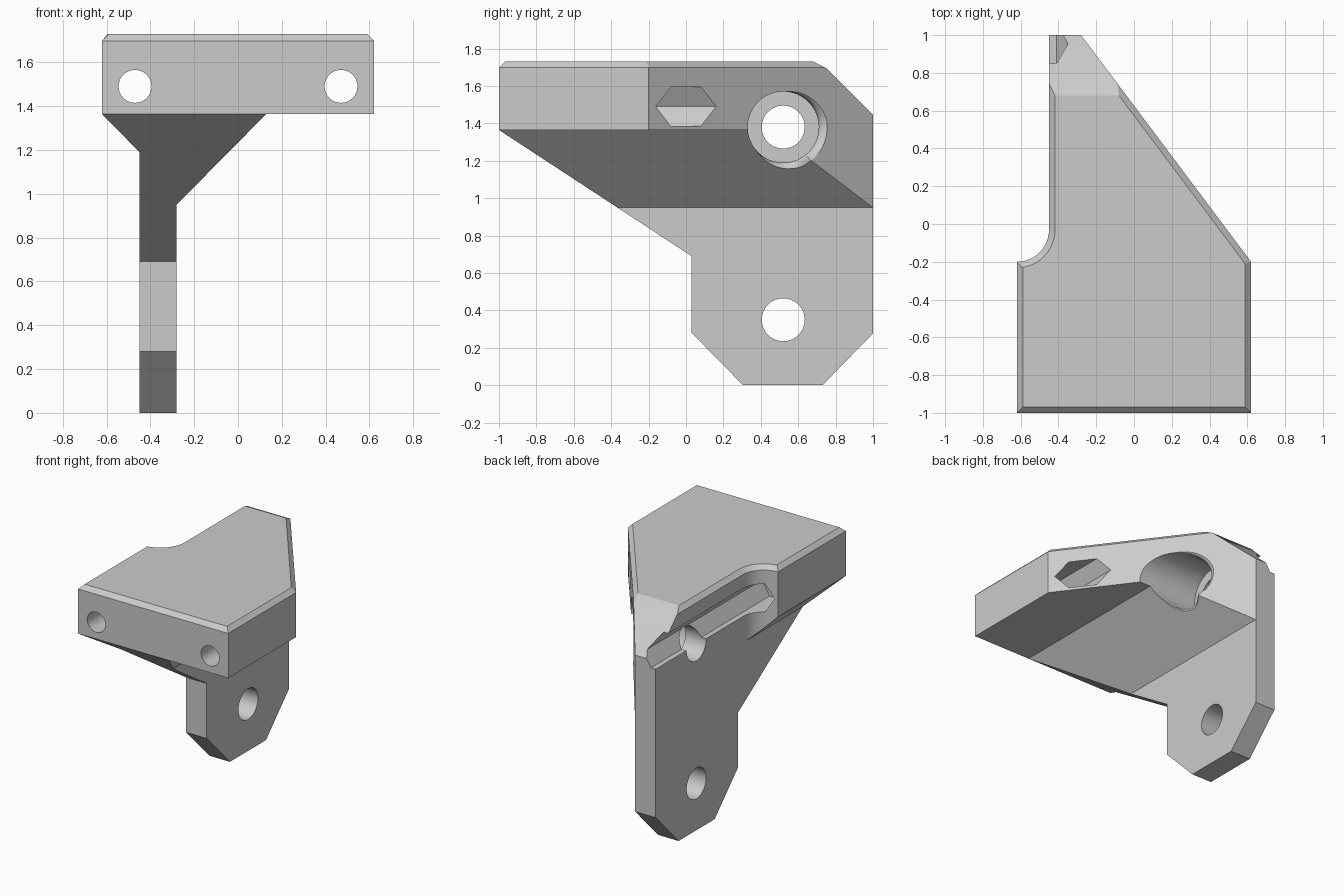
import bpy, bmesh, math
from mathutils import Vector

cube = bpy.data.objects.get("Cube")
if cube:
    bpy.data.objects.remove(cube, do_unlink=True)

grey = bpy.data.materials.new("plain grey")
grey.use_nodes = True
colour = (0.6, 0.6, 0.6, 1)
grey.diffuse_color = colour
grey.node_tree.nodes["Principled BSDF"].inputs["Base Color"].default_value = colour


def make_object(name, bm):
    bmesh.ops.recalc_face_normals(bm, faces=bm.faces)
    mesh = bpy.data.meshes.new(name)
    bm.to_mesh(mesh)
    bm.free()
    mesh.materials.append(grey)
    obj = bpy.data.objects.new(name, mesh)
    bpy.context.collection.objects.link(obj)
    return obj


def prism(points, axis, low, high):
    """Extrude a 2D outline along one axis; returns a bmesh."""
    bm = bmesh.new()

    def place(p, t):
        c = list(p)
        c.insert("xyz".index(axis), t)
        return bm.verts.new(c)

    face = bm.faces.new([place(p, low) for p in points])
    out = bmesh.ops.extrude_face_region(bm, geom=[face])
    move = Vector([high - low if a == axis else 0 for a in "xyz"])
    bmesh.ops.translate(bm, vec=move, verts=[v for v in out["geom"] if isinstance(v, bmesh.types.BMVert)])
    return bm


def ring(centre, radius, sides):
    return [(centre[0] + radius * math.cos(math.tau * i / sides),
             centre[1] + radius * math.sin(math.tau * i / sides)) for i in range(sides)]


def combine(target, tool, operation):
    mod = target.modifiers.new(operation, "BOOLEAN")
    mod.operation = operation
    mod.solver = "EXACT"
    mod.object = tool
    bpy.context.view_layer.objects.active = target
    bpy.ops.object.modifier_apply(modifier=mod.name)
    bpy.data.objects.remove(tool, do_unlink=True)


# Plan outline with a concave corner and a chamfered top rim
TOP, FRONT_BOTTOM = 1.73, 1.365
corner = [(-0.62 + 0.17 * math.cos(a), -0.03 + 0.17 * math.sin(a))
          for a in (-math.pi / 2 * i / 12 for i in range(13))]
plan = [(-0.62, -1), (0.62, -1), (0.62, -0.2), (-0.28, 1), (-0.45, 1)] + corner
bm = prism(plan, "z", -0.1, TOP)
rim = [e for e in bm.edges if all(v.co.z > TOP - 0.01 for v in e.verts)]
bmesh.ops.bevel(bm, geom=rim, offset=0.032, segments=1, affect="EDGES")
bracket = make_object("bracket", bm)

# Front section: plate on flared support and leg
section = [(-0.7, 1.9), (0.7, 1.9), (0.7, FRONT_BOTTOM), (0.13, FRONT_BOTTOM), (-0.28, 0.95),
           (-0.28, -0.2), (-0.45, -0.2), (-0.45, 1.19), (-0.7, 1.445)]
combine(bracket, make_object("section", prism(section, "y", -1.2, 1.2)), "INTERSECT")

# Side section: sloped underside, clipped foot and rear chamfer
side = [(-1.1, 1.82), (0.5, 1.82), (0.75, 1.695), (1.1, 1.345), (1.1, 0.38), (0.73, 0),
        (0.305, 0), (0.03, 0.28), (0.03, 0.69), (-1.1, 1.43)]
combine(bracket, make_object("side", prism(side, "x", -0.8, 0.8)), "INTERSECT")

# Front bolt holes, each opening into a hexagonal nut channel
for x in (-0.47, 0.47):
    hole = prism(ring((x, 1.49), 0.075, 48), "y", -1.2, -0.2)
    combine(bracket, make_object("bolt_hole", hole), "DIFFERENCE")
    channel = prism(ring((x, 1.49), 0.121, 6), "y", -0.4, 1.2)
    combine(bracket, make_object("nut_channel", channel), "DIFFERENCE")

# Cross holes through the leg
for z in (0.35, 1.38):
    hole = prism(ring((0.52, z), 0.115, 48), "x", -0.8, 0)
    combine(bracket, make_object("cross_hole", hole), "DIFFERENCE")


# Counterbore for the upper hole, its rim rounded where it leaves the slope
def exit_x(y, z):
    return min(-0.28 + (1 - y) * 0.75, z - 1.23 if z < FRONT_BOTTOM else 1)


SIDES, BORE, FLARE, STEPS = 64, 0.19, 0.045, 6
bm = bmesh.new()
rings = [[] for i in range(STEPS + 3)]
for i in range(SIDES):
    a = math.tau * i / SIDES
    weight = min(1, max(0, (math.cos(a + 0.5) + 0.4) / 1.2))

    def at(r):
        return 0.52 + r * math.cos(a), 1.38 + r * math.sin(a)

    outer = BORE + FLARE * weight
    start = exit_x(*at(BORE)) - 0.065
    end = exit_x(*at(outer))
    path = [(-0.28, BORE)]
    for s in range(STEPS + 1):
        t = s / STEPS * math.pi / 2
        path.append((start + (end - start) * math.sin(t), BORE + (outer - BORE) * (1 - math.cos(t))))
    path.append((0.9, outer))
    for row, (x, r) in zip(rings, path):
        row.append(bm.verts.new((x, *at(r))))
for low, high in zip(rings, rings[1:]):
    for i in range(SIDES):
        j = (i + 1) % SIDES
        bm.faces.new((low[i], low[j], high[j], high[i]))
bm.faces.new(rings[0])
bm.faces.new(rings[-1])
combine(bracket, make_object("counterbore", bm), "DIFFERENCE")

# Smooth the round walls, keep the edges crisp
bpy.ops.object.select_all(action="DESELECT")
bracket.select_set(True)
bpy.context.view_layer.objects.active = bracket
bpy.ops.object.shade_smooth_by_angle(angle=math.radians(25))
